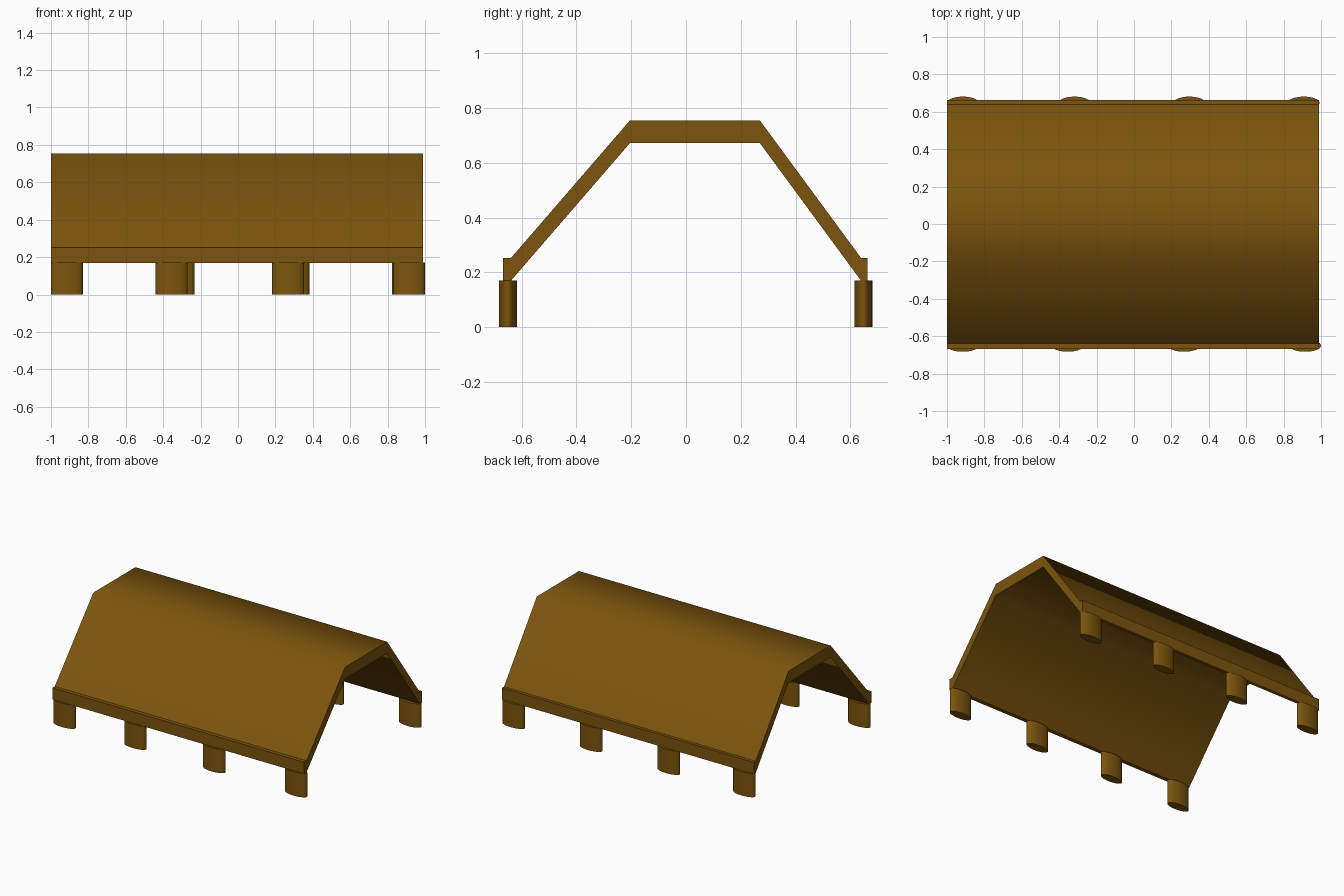
import bpy
import bmesh

if "Cube" in bpy.data.objects:
    bpy.data.objects.remove(bpy.data.objects["Cube"], do_unlink=True)

# Single brown wood colour
BROWN = (0.2, 0.09, 0.004, 1)
wood = bpy.data.materials.new("brown wood")
wood.use_nodes = True
wood.diffuse_color = BROWN
wood.node_tree.nodes["Principled BSDF"].inputs["Base Color"].default_value = BROWN

LEFT, RIGHT = 0.99, -1.0
EAVE_Z, RIDGE_Z, THICK = 0.252, 0.755, 0.083


def build_canopy():
    """Bent roof sheet with a small flat lip along each eave."""
    line = [(-0.668, EAVE_Z), (-0.64, EAVE_Z), (-0.205, RIDGE_Z),
            (0.27, RIDGE_Z), (0.64, EAVE_Z), (0.663, EAVE_Z)]
    bm = bmesh.new()
    rings = []
    for x in (RIGHT, LEFT):
        top = [bm.verts.new((x, y, z)) for y, z in line]
        under = [bm.verts.new((x, y, z - THICK)) for y, z in line]
        rings.append((top, under))
    (top_a, under_a), (top_b, under_b) = rings
    for i in range(len(line) - 1):
        j = i + 1
        bm.faces.new((top_a[i], top_a[j], top_b[j], top_b[i]))
        bm.faces.new((under_a[i], under_b[i], under_b[j], under_a[j]))
        for t, u in rings:
            bm.faces.new((t[i], t[j], u[j], u[i]))
    for i in (0, -1):
        bm.faces.new((top_a[i], top_b[i], under_b[i], under_a[i]))
    bmesh.ops.recalc_face_normals(bm, faces=bm.faces)
    # Only the long upper bends are soft; every other edge stays crisp
    for f in bm.faces:
        f.smooth = True
    for e in bm.edges:
        a, b = (v.co for v in e.verts)
        e.smooth = abs(a.x - b.x) > 1 and a.z > 0.6
    mesh = bpy.data.meshes.new("roof_canopy")
    bm.to_mesh(mesh)
    bm.free()
    mesh.materials.append(wood)
    roof = bpy.data.objects.new("roof_canopy", mesh)
    bpy.context.collection.objects.link(roof)


def build_post(name, x, y):
    """Short post with an oval cross-section."""
    height = EAVE_Z - THICK + 0.001
    bpy.ops.mesh.primitive_cylinder_add(vertices=32, radius=1, depth=height,
                                        location=(x, y, height / 2))
    post = bpy.context.object
    post.name = name
    post.scale = (0.085, 0.033, 1)
    bpy.ops.object.transform_apply(location=False, rotation=False, scale=True)
    bpy.ops.object.shade_smooth_by_angle()
    post.data.materials.append(wood)


build_canopy()

# Rows of posts under the two eaves
rows = {"front": (-0.65, (-0.915, -0.355, 0.268, 0.915)),
        "back": (0.648, (-0.915, -0.318, 0.296, 0.908))}
for side, (y, xs) in rows.items():
    for n, x in enumerate(xs, 1):
        build_post(f"{side}_post_{n}", x, y)
